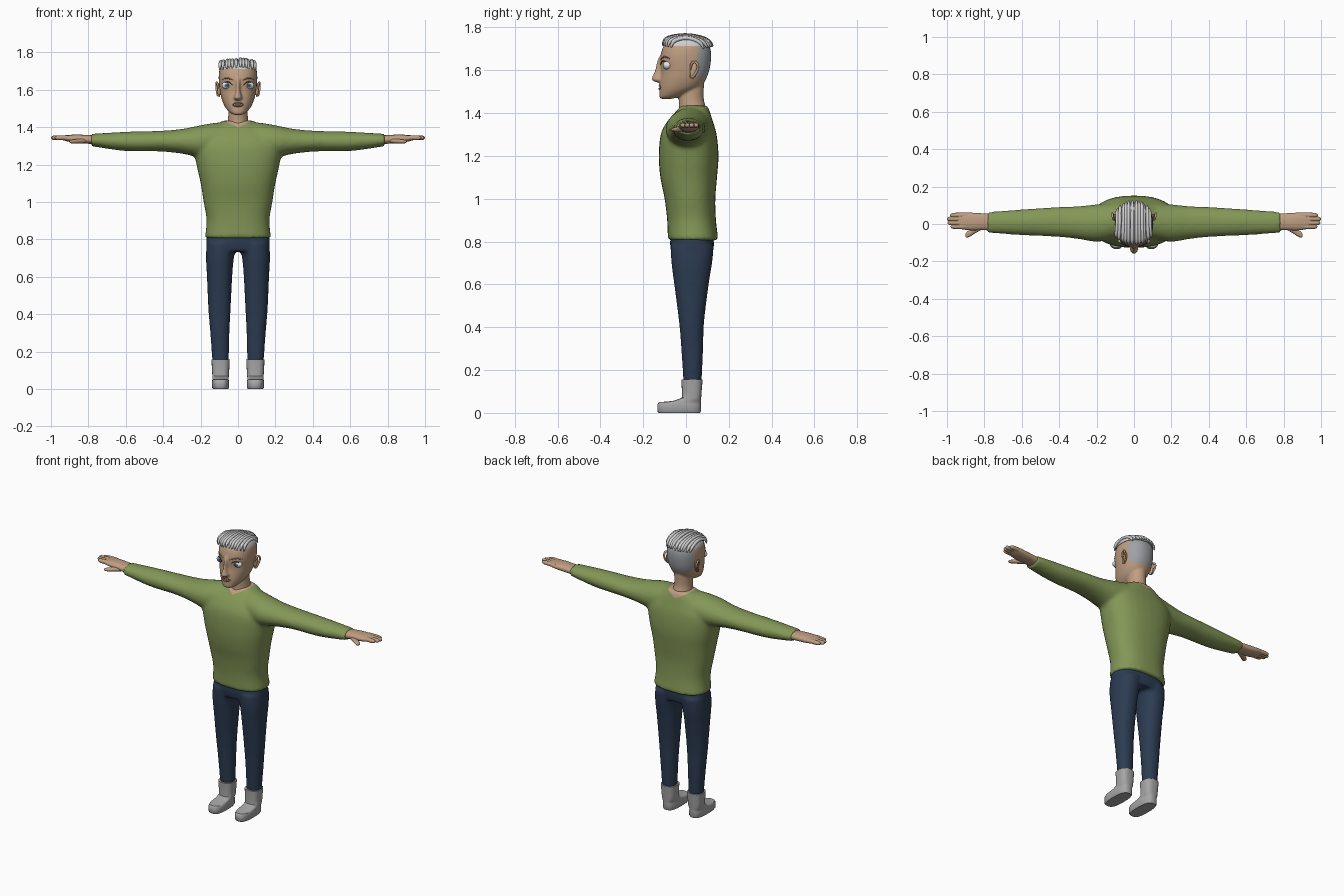
import bpy, bmesh, math, random
from mathutils import Vector, Matrix
from mathutils.bvhtree import BVHTree

random.seed(4)
if "Cube" in bpy.data.objects:
    bpy.data.objects.remove(bpy.data.objects["Cube"])


def material(name, *rgb):
    m = bpy.data.materials.new(name)
    m.use_nodes = True
    m.diffuse_color = (*rgb, 1)
    m.node_tree.nodes["Principled BSDF"].inputs["Base Color"].default_value = (*rgb, 1)
    return m


SKIN = material("skin", .52, .34, .22)
GREEN = material("sweater_green", .23, .31, .095)
NAVY = material("trouser_navy", .025, .045, .085)
GREY = material("boot_grey", .38, .38, .38)
HAIR = material("hair_silver", .62, .62, .63)
STUBBLE = material("stubble_grey", .34, .36, .38)
WHITE = material("eye_white", .8, .8, .8)
BLUE = material("iris_blue", .08, .19, .32)
DARK = material("dark_brown", .05, .035, .03)
LIP = material("lip", .33, .2, .16)


def smooth_rings(rings, steps):
    """Catmull-Rom resampling of the ring numbers."""
    out = []
    for i in range(len(rings) - 1):
        p0, p1 = rings[max(i - 1, 0)], rings[i]
        p2, p3 = rings[i + 1], rings[min(i + 2, len(rings) - 1)]
        for k in range(steps):
            t = k / steps
            out.append([b + .5 * t * (c - a + t * (2*a - 5*b + 4*c - d + t * (3*(b - c) + d - a)))
                        for a, b, c, d in zip(p0, p1, p2, p3)])
    return out + [rings[-1]]


def loft(bm, rings, axis="z", n=2.0, steps=4, seg=32, sides=(1,)):
    """Rings are (position, min a, max a, min b, max b); a, b = x, y or y, z."""
    for s in sides:
        loops = []
        for t, a0, a1, b0, b1 in smooth_rings(rings, steps):
            loop = []
            for k in range(seg):
                c, d = math.cos(math.tau * k / seg), math.sin(math.tau * k / seg)
                a = (a0 + a1) / 2 + (a1 - a0) / 2 * math.copysign(abs(c) ** (2 / n), c)
                b = (b0 + b1) / 2 + (b1 - b0) / 2 * math.copysign(abs(d) ** (2 / n), d)
                loop.append(bm.verts.new((s * a, b, t) if axis == "z" else (s * t, a, b)))
            loops.append(loop)
        for p, q in zip(loops, loops[1:]):
            for k in range(seg):
                bm.faces.new((p[k], p[k - 1], q[k - 1], q[k]))
        bm.faces.new(loops[0])
        bm.faces.new(loops[-1])


def finish(name, bm, mats, voxel=0, relax=4, cuts=(), rule=None, angle=50):
    """Make the object; optionally fuse its lofts, cut it and colour faces by rule."""
    bmesh.ops.recalc_face_normals(bm, faces=bm.faces)
    me = bpy.data.meshes.new(name)
    bm.to_mesh(me)
    bm.free()
    ob = bpy.data.objects.new(name, me)
    bpy.context.collection.objects.link(ob)
    if voxel:
        r = ob.modifiers.new("fuse", "REMESH")
        r.mode, r.voxel_size = "VOXEL", voxel
        sm = ob.modifiers.new("relax", "SMOOTH")
        sm.factor, sm.iterations = .5, relax
        dg = bpy.context.evaluated_depsgraph_get()
        me = bpy.data.meshes.new_from_object(ob.evaluated_get(dg))
        ob.modifiers.clear()
        ob.data = me
    me.materials.clear()
    for m in mats:
        me.materials.append(m)
    bm = bmesh.new()
    bm.from_mesh(me)
    for co, no in cuts:
        bmesh.ops.bisect_plane(bm, geom=bm.verts[:] + bm.edges[:] + bm.faces[:],
                               plane_co=co, plane_no=no, dist=1e-5)
    for f in bm.faces:
        f.smooth = True
        f.material_index = rule(f.calc_center_median()) if rule else 0
    bm.to_mesh(me)
    bm.free()
    me.set_sharp_from_angle(angle=math.radians(angle))
    return ob


def tube(name, pts, radius, mat, ends=.4):
    """Tapered round strand through a few points."""
    cu = bpy.data.curves.new(name, "CURVE")
    cu.dimensions, cu.bevel_depth, cu.bevel_resolution = "3D", radius, 2
    cu.use_fill_caps = True
    sp = cu.splines.new("NURBS")
    sp.points.add(len(pts) - 1)
    for i, (p, q) in enumerate(zip(sp.points, pts)):
        p.co = (*q, 1)
        p.radius = ends if i in (0, len(pts) - 1) else 1
    sp.use_endpoint_u, sp.order_u, sp.resolution_u = True, 3, 6
    cu.materials.append(mat)
    ob = bpy.data.objects.new(name, cu)
    bpy.context.collection.objects.link(ob)


BOTH = (-1, 1)

# Sweater: torso and sleeves fused, with a skin-coloured V neckline
bm = bmesh.new()
loft(bm, [(z, -w, w, f, b) for z, w, f, b in (
    (.805, .178, -.085, .152), (.9, .168, -.088, .14), (1, .184, -.1, .137), (1.1, .2, -.12, .145),
    (1.2, .222, -.127, .152), (1.3, .235, -.118, .143), (1.36, .19, -.088, .126),
    (1.41, .12, -.045, .11), (1.435, .08, -.022, .1))], n=2.4)
loft(bm, [(0, -.06, .11, 1.25, 1.42), (.1, -.08, .115, 1.24, 1.425), (.2, -.095, .105, 1.238, 1.41),
          (.3, -.08, .095, 1.258, 1.39), (.42, -.068, .09, 1.27, 1.38), (.6, -.06, .078, 1.272, 1.375),
          (.785, -.047, .064, 1.298, 1.364)], "x", sides=BOTH)
finish("sweater", bm, [GREEN, SKIN], .011, 6,
       [((0, 0, 1.398), (-.5 * s, 0, 1)) for s in BOTH],
       lambda c: int(c.z > 1.398 + .5 * abs(c.x)))

# Trousers: hips and two legs fused
bm = bmesh.new()
loft(bm, [(.735, -.168, .168, -.066, .122), (.78, -.17, .17, -.074, .13),
          (.84, -.165, .165, -.072, .128)], n=2.4)
loft(bm, [(.145, .05, .137, -.012, .073), (.3, .046, .148, -.022, .08), (.42, .04, .158, -.032, .084),
          (.6, .031, .166, -.055, .106), (.7, .022, .171, -.068, .122), (.78, .004, .168, -.072, .13)],
     n=2.2, sides=BOTH)
finish("trousers", bm, [NAVY], .01, 4)

# Boots
for s, side in ((1, "left"), (-1, "right")):
    bm = bmesh.new()
    loft(bm, [(0, .052, .134, -.128, .066), (.008, .047, .139, -.134, .07), (.04, .047, .139, -.134, .07),
              (.05, .05, .137, -.126, .07), (.056, .05, .137, -.06, .07), (.07, .049, .137, -.02, .071),
              (.1, .047, .139, -.019, .073), (.157, .044, .142, -.022, .078)],
         n=2.8, steps=1, sides=(s,))
    finish(side + "_boot", bm, [GREY], angle=45)

    # Hand: palm, four fingers and thumb
    bm = bmesh.new()
    loft(bm, [(.76, -.036, .054, 1.307, 1.355), (.81, -.032, .057, 1.312, 1.358),
              (.86, -.034, .06, 1.315, 1.36), (.91, -.03, .061, 1.323, 1.358),
              (.945, -.022, .055, 1.333, 1.353)], "x", 2.3, sides=(s,))
    for y, tip in ((.047, .983), (.027, 1), (.006, .996), (-.014, .98)):
        loft(bm, [(x, y - r, y + r, 1.343 - r * .95, 1.343 + r * .95) for x, r in (
            (.89, .013), (.94, .0135), (tip - .015, .012), (tip - .004, .008), (tip, .002))],
            "x", seg=12, sides=(s,))
    loft(bm, [(.815, -.03, 0, 1.315, 1.34), (.85, -.05, -.01, 1.312, 1.338), (.875, -.066, -.028, 1.312, 1.334),
              (.893, -.073, -.042, 1.314, 1.331), (.902, -.068, -.055, 1.319, 1.327)],
         "x", seg=16, sides=(s,))
    finish(side + "_hand", bm, [SKIN])

# Head: skull, jaw, nose and neck fused, stubble on the back
bm = bmesh.new()
loft(bm, [(z, -w, w, f, b) for z, w, f, b in (
    (1.466, .022, -.118, -.07), (1.476, .042, -.124, -.03), (1.5, .064, -.124, .03), (1.525, .078, -.124, .07),
    (1.56, .09, -.12, .094), (1.6, .098, -.116, .109), (1.65, .103, -.12, .117),
    (1.69, .102, -.114, .116), (1.72, .094, -.1, .105), (1.742, .072, -.074, .08),
    (1.755, .03, -.03, .04))], n=2.2)
loft(bm, [(1.38, -.062, .062, -.04, .1), (1.43, -.056, .056, -.033, .092), (1.47, -.052, .052, -.034, .083),
          (1.56, -.052, .052, -.03, .085)])
loft(bm, [(1.543, -.012, .012, -.138, -.09), (1.555, -.024, .024, -.16, -.09), (1.572, -.018, .018, -.156, -.09),
          (1.6, -.012, .012, -.145, -.09), (1.64, -.012, .012, -.136, -.09),
          (1.665, -.016, .016, -.124, -.09)], seg=16)
head = finish("head", bm, [SKIN, STUBBLE], .006, 4,
              [((0, .058, 0), (0, 1, 0)), ((0, 0, 1.565), (0, 0, 1))],
              lambda c: int(c.y > .058 and c.z > 1.565))
bm = bmesh.new()
bm.from_mesh(head.data)
tree = BVHTree.FromBMesh(bm)
bm.free()


def on_face(x, z, out=0):
    """Point on the front of the head."""
    hit = tree.ray_cast(Vector((x, -1, z)), Vector((0, 1, 0)))[0]
    return (x, (hit.y if hit else -.1) - out, z)


def eye_rule(centre):
    def rule(c):
        d = (c - centre)
        d = Vector((d.x / .03, d.y / .022, d.z / .021)).normalized()
        a = math.acos(max(-1, min(1, -d.y)))
        return 2 if a < .24 else 1 if a < .56 else 0
    return rule


for s, side in ((1, "left"), (-1, "right")):
    # Eye with ringed iris and pupil
    centre = Vector(on_face(s * .057, 1.623)) + Vector((0, .015, 0))
    bm = bmesh.new()
    bmesh.ops.create_uvsphere(bm, u_segments=24, v_segments=28, radius=1,
                              matrix=Matrix.Translation(centre) @ Matrix.Diagonal((.03, .022, .021, 1))
                              @ Matrix.Rotation(math.pi / 2, 4, "X"))
    finish(side + "_eye", bm, [WHITE, BLUE, DARK], rule=eye_rule(centre))
    # Lash line and eyebrow
    tube(side + "_lash", [on_face(s * x, z, .005) for x, z in (
        (.03, 1.624), (.042, 1.639), (.06, 1.644), (.074, 1.637), (.083, 1.625))], .0028, DARK)
    tube(side + "_eyebrow", [on_face(s * x, z, .001) for x, z in (
        (.024, 1.65), (.045, 1.66), (.068, 1.664), (.084, 1.654))], .004, LIP)
    # Ear shell and rim
    bm = bmesh.new()
    bmesh.ops.create_uvsphere(bm, u_segments=16, v_segments=12, radius=1,
                              matrix=Matrix.Translation((s * .101, .036, 1.598))
                              @ Matrix.Rotation(-.2, 4, "X") @ Matrix.Diagonal((.009, .017, .037, 1)))
    finish(side + "_ear", bm, [SKIN])
    tube(side + "_ear_rim", [(s * x, y, z) for x, y, z in (
        (.104, .022, 1.605), (.11, .022, 1.632), (.115, .045, 1.642), (.116, .06, 1.618),
        (.112, .046, 1.585), (.105, .026, 1.562), (.1, .02, 1.575))], .006, SKIN, .7)

# Lips
for name, z, mid in (("upper_lip", 1.522, 1.528), ("lower_lip", 1.52, 1.513)):
    tube(name, [on_face(x, mid if abs(x) < .02 else z) for x in (-.032, -.016, 0, .016, .032)],
         .005, LIP, .3)

# Hair: cap and swept-back strands
bm = bmesh.new()
loft(bm, [(1.712, -.1, .1, -.106, .113), (1.732, -.094, .094, -.1, .106), (1.749, -.078, .078, -.08, .088),
          (1.758, -.035, .035, -.035, .05)], n=2.3)
finish("hair_cap", bm, [HAIR])
COUNT = 12
for i in range(COUNT):
    x = -.09 + .18 * i / (COUNT - 1)
    deep = math.sqrt(1 - (x / .118) ** 2)
    drop = 1.2 * x * x
    j = random.uniform(-.006, .006)
    tube("hair_strand_%d" % (i + 1), [(x * kx + j, y * deep + .004, z - drop + j * .4) for kx, y, z in (
        (1.04, -.112, 1.716), (1.04, -.11, 1.742), (1, -.06, 1.758), (.97, 0, 1.763),
        (.97, .06, 1.754), (.95, .108, 1.735), (.93, .122, 1.712))], .0095, HAIR, .35)
